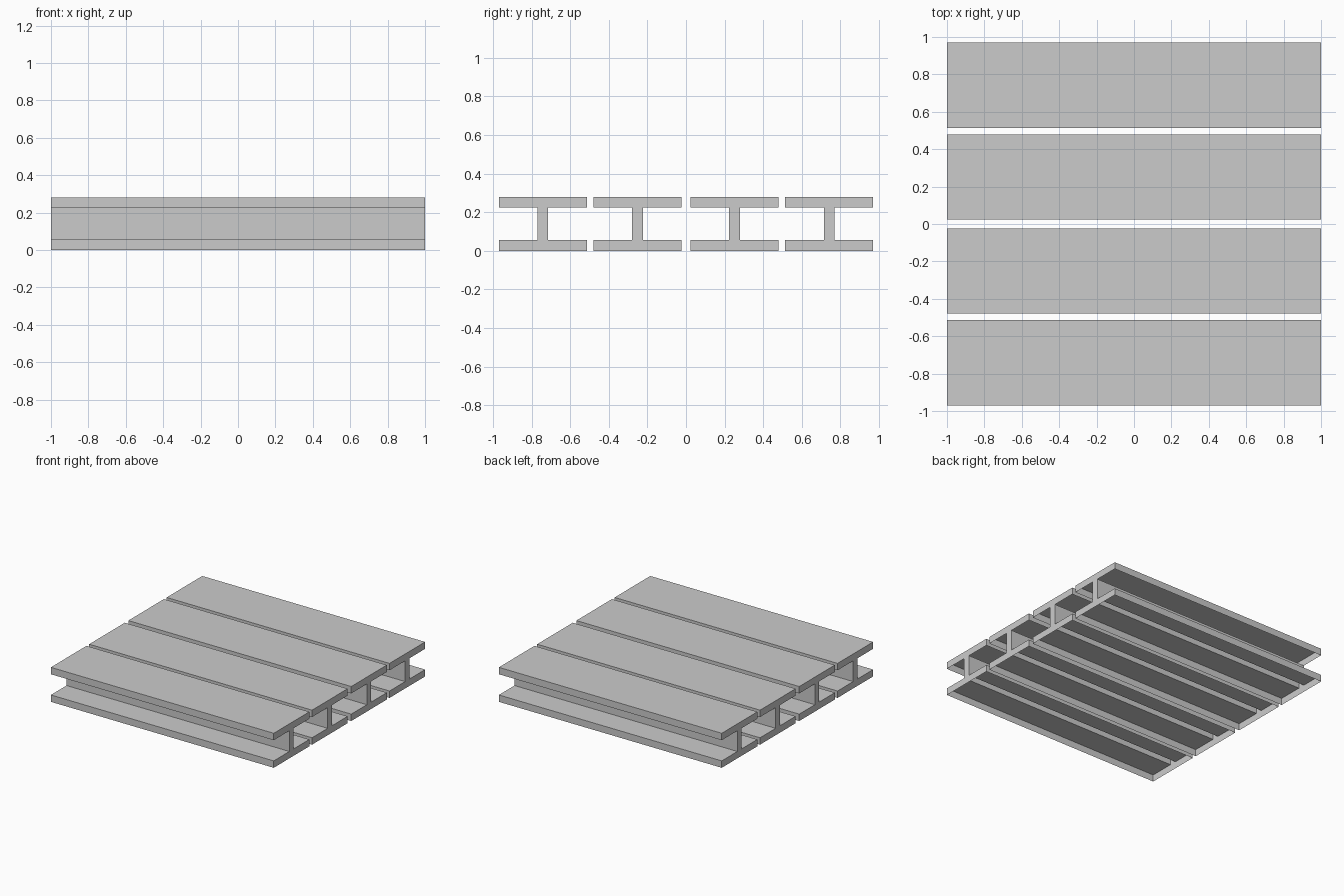
import bpy

if "Cube" in bpy.data.objects:
    bpy.data.objects.remove(bpy.data.objects["Cube"])

HALF_LEN = 1.0
HALF_FLANGE, HALF_WEB = 0.228, 0.028
LOW, HIGH, TOP = 0.056, 0.224, 0.28

# Half of the I-section, then mirrored into a closed counter-clockwise profile (y, z)
right = [(HALF_FLANGE, 0), (HALF_FLANGE, LOW), (HALF_WEB, LOW),
         (HALF_WEB, HIGH), (HALF_FLANGE, HIGH), (HALF_FLANGE, TOP)]
profile = right + [(-y, z) for y, z in reversed(right)]


def add_beam(name, y_pos):
    """Hollow I-beam along x; the downward-facing sides are open."""
    n = len(profile)
    verts = [(x, y, z) for x in (-HALF_LEN, HALF_LEN) for y, z in profile]
    # End caps
    faces = [tuple(reversed(range(n))), tuple(range(n, 2 * n))]
    # Long sides, skipping those that face down
    for i in range(n):
        j = (i + 1) % n
        (y0, z0), (y1, z1) = profile[i], profile[j]
        if z0 == z1 and y1 > y0:
            continue
        faces.append((i, j, n + j, n + i))
    mesh = bpy.data.meshes.new(name)
    mesh.from_pydata(verts, [], faces)
    mesh.update()
    obj = bpy.data.objects.new(name, mesh)
    obj.location.y = y_pos
    bpy.context.collection.objects.link(obj)


# Four parallel beams
for k, y in enumerate((-0.742, -0.251, 0.251, 0.742), 1):
    add_beam(f"i_beam_{k}", y)
